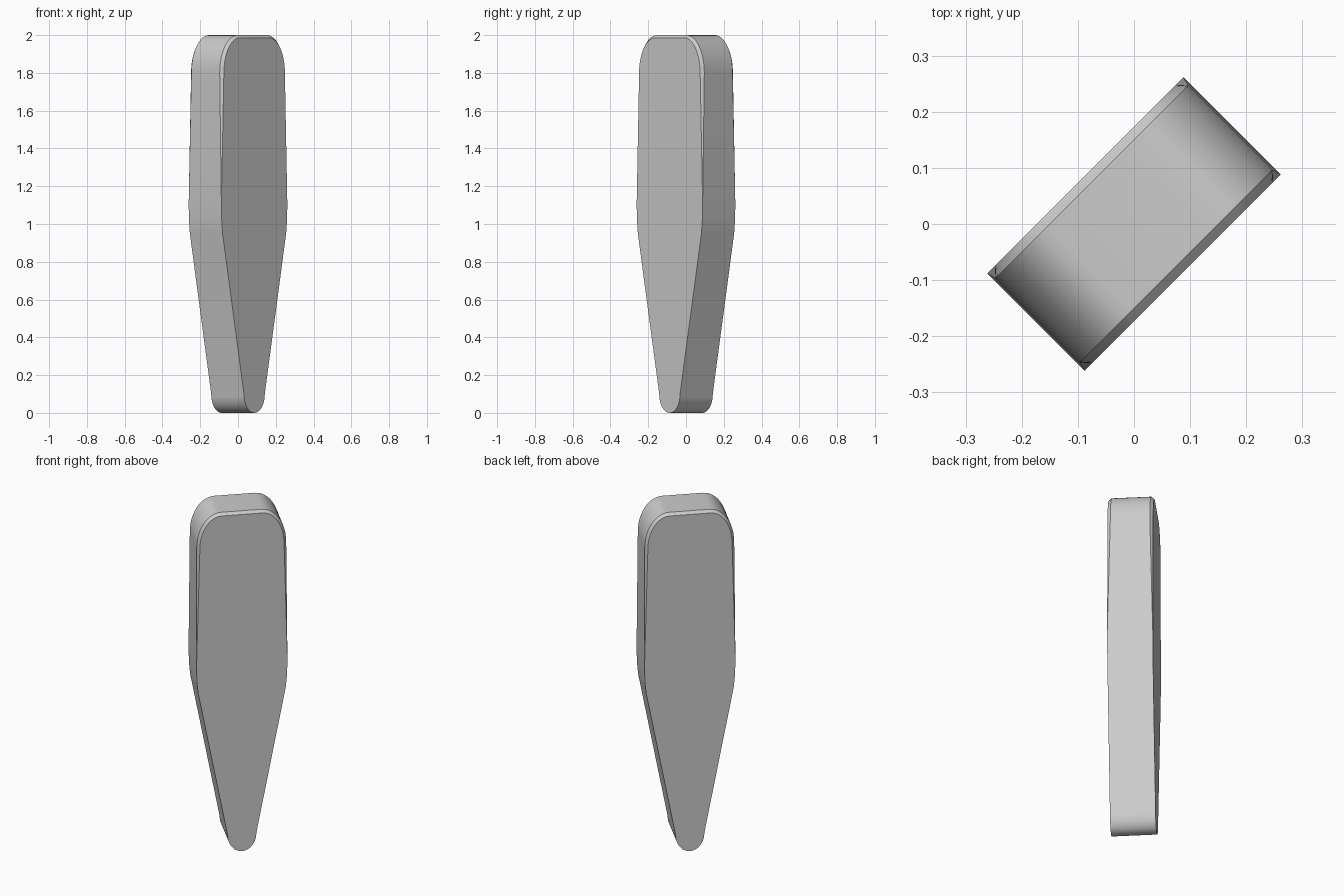
import bpy, bmesh
from math import sin, cos, pi, radians
from mathutils import Matrix

cube = bpy.data.objects.get("Cube")
if cube:
    bpy.data.objects.remove(cube, do_unlink=True)

HALF_DEPTH = 0.1225
BEVEL = 0.0165
ARC = 12


def outline(inset):
    """Closed outline of the slab: round tip, wide shoulder, rounded top."""
    half = []
    for i in range(1, ARC + 1):                       # round tip
        a = pi / 2 * i / ARC
        half.append((0.078 * sin(a), 0.1 - 0.1 * cos(a)))
    half += [(0.238, 0.95), (0.2445, 1.02), (0.247, 1.1)]   # softened shoulder
    for i in range(ARC + 1):                          # rounded top corner
        a = pi / 2 * i / ARC
        half.append((0.11 + (0.133 - inset) * cos(a), 1.8 + (0.2 - inset) * sin(a)))
    return [(0, 0)] + half + [(-u, z) for u, z in reversed(half)]


def bevel_amount(z):
    """The bevel fades out from the upper part down to the shoulder."""
    return BEVEL * min(1, max(0, (z - 1.1) / 0.7))


# Slab: four outline loops across the depth, bridged and capped
rim, face = outline(0), outline(0.0145)
bm = bmesh.new()
loops = []
for side, points in ((-1, face), (-1, rim), (1, rim), (1, face)):
    cut = points is rim
    loops.append([bm.verts.new((u, side * (HALF_DEPTH - (bevel_amount(z) if cut else 0)), z))
                  for u, z in points])
for a, b in zip(loops, loops[1:]):
    for i in range(len(a)):
        j = (i + 1) % len(a)
        bm.faces.new((a[i], a[j], b[j], b[i]))
bm.faces.new(loops[0])
bm.faces.new(loops[-1])
bmesh.ops.remove_doubles(bm, verts=bm.verts, dist=0.0001)
bmesh.ops.recalc_face_normals(bm, faces=bm.faces)
bm.transform(Matrix.Rotation(radians(45), 4, "Z"))

mesh = bpy.data.meshes.new("tapered_slab")
bm.to_mesh(mesh)
bm.free()
slab = bpy.data.objects.new("tapered_slab", mesh)
bpy.context.collection.objects.link(slab)

# Plain grey material
grey = bpy.data.materials.new("light_grey")
grey.use_nodes = True
colour = (0.6, 0.6, 0.6, 1)
grey.diffuse_color = colour
grey.node_tree.nodes["Principled BSDF"].inputs["Base Color"].default_value = colour
mesh.materials.append(grey)

bpy.ops.object.select_all(action="DESELECT")
slab.select_set(True)
bpy.context.view_layer.objects.active = slab
bpy.ops.object.shade_smooth_by_angle(angle=radians(30))
